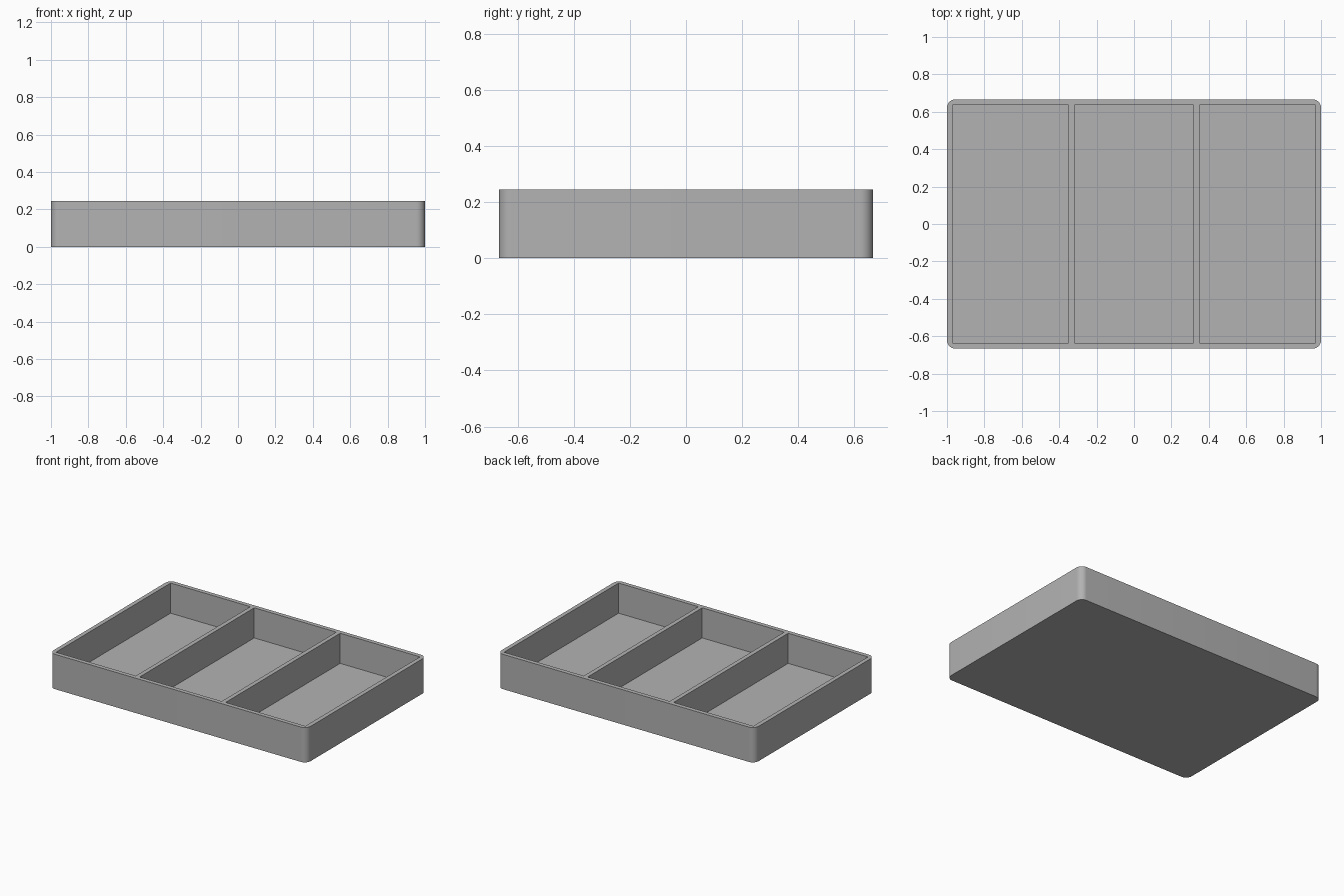
import bpy, bmesh, math
from mathutils import Matrix, Vector

if "Cube" in bpy.data.objects:
    bpy.data.objects.remove(bpy.data.objects["Cube"], do_unlink=True)

LENGTH, DEPTH, HEIGHT = 2.0, 1.333, 0.245
WALL, FLOOR, CORNER = 0.03, 0.033, 0.045
DIVIDER_X = LENGTH / 6 + 0.001

# Grey plastic
grey = bpy.data.materials.new("grey plastic")
grey.use_nodes = True
colour = (0.45, 0.45, 0.45, 1)
grey.diffuse_color = colour
grey.node_tree.nodes["Principled BSDF"].inputs["Base Color"].default_value = colour


def add_box(bm, low, high):
    low, high = Vector(low), Vector(high)
    place = Matrix.Translation((low + high) / 2) @ Matrix.Diagonal((*(high - low), 1))
    bmesh.ops.create_cube(bm, size=1, matrix=place)


def make_object(name, bm):
    mesh = bpy.data.meshes.new(name)
    bm.to_mesh(mesh)
    bm.free()
    mesh.materials.append(grey)
    obj = bpy.data.objects.new(name, mesh)
    bpy.context.collection.objects.link(obj)
    return obj


# Solid body with rounded upright corners
bm = bmesh.new()
add_box(bm, (-LENGTH / 2, -DEPTH / 2, 0), (LENGTH / 2, DEPTH / 2, HEIGHT))
uprights = [e for e in bm.edges if abs(e.verts[0].co.z - e.verts[1].co.z) > HEIGHT / 2]
bmesh.ops.bevel(bm, geom=uprights, offset=CORNER, segments=10, profile=0.5, affect='EDGES')
tray = make_object("compartment_tray", bm)

# Three pockets, leaving the walls, the floor and two dividers
bm = bmesh.new()
inner_x, inner_y = LENGTH / 2 - WALL, DEPTH / 2 - WALL
edge = DIVIDER_X + WALL / 2
middle = DIVIDER_X - WALL / 2
for left, right in ((-inner_x, -edge), (-middle, middle), (edge, inner_x)):
    add_box(bm, (left, -inner_y, FLOOR), (right, inner_y, HEIGHT + WALL))
cutter = make_object("pocket_cutter", bm)
cutter.hide_render = True

cut = tray.modifiers.new("pockets", 'BOOLEAN')
cut.operation = 'DIFFERENCE'
cut.solver = 'EXACT'
cut.object = cutter
bpy.ops.object.select_all(action='DESELECT')
bpy.context.view_layer.objects.active = tray
tray.select_set(True)
bpy.ops.object.modifier_apply(modifier=cut.name)
bpy.data.objects.remove(cutter, do_unlink=True)

# Smooth corners, crisp rims
bpy.ops.object.shade_smooth_by_angle(angle=math.radians(30))
